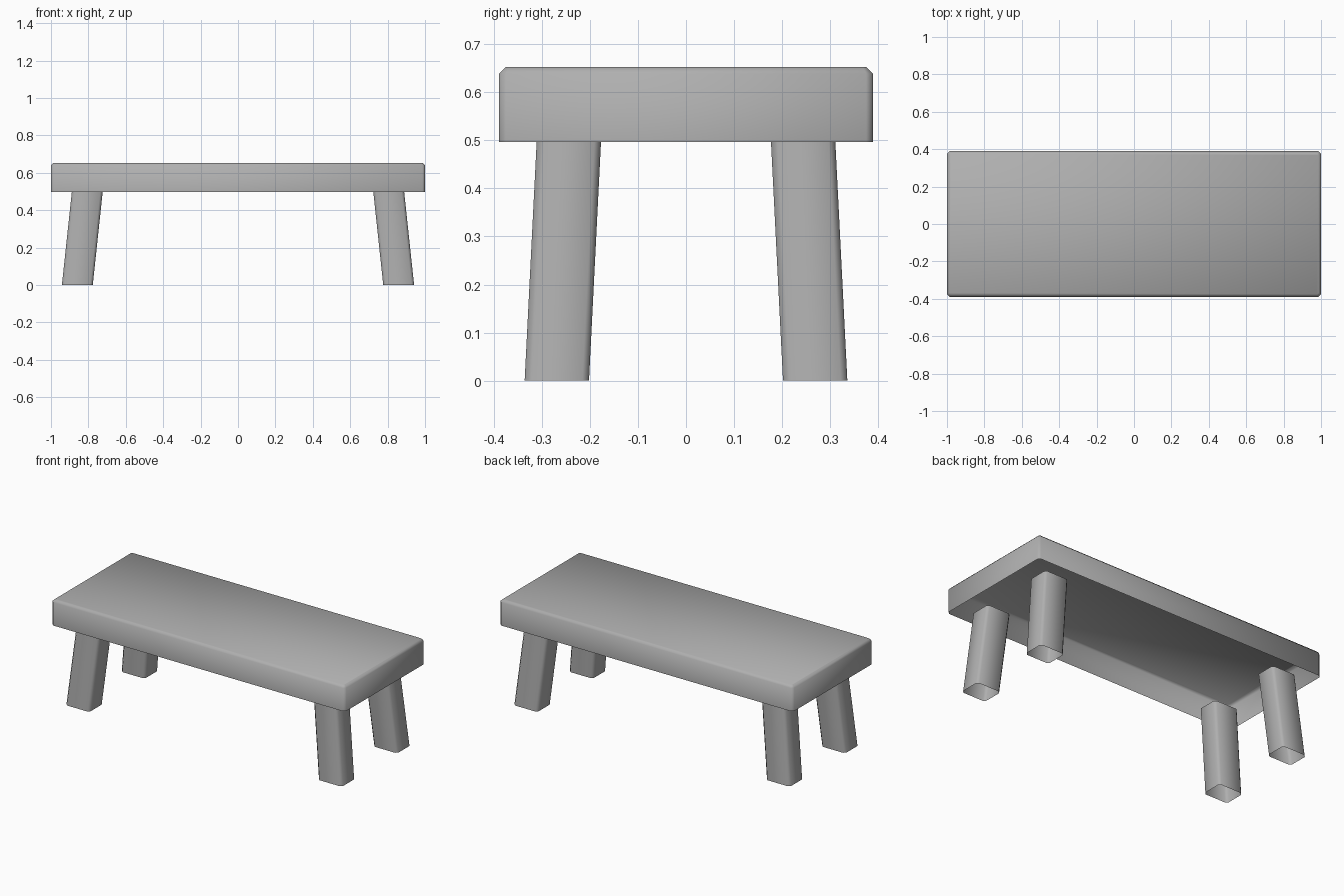
import bpy, bmesh

if "Cube" in bpy.data.objects:
    bpy.data.objects.remove(bpy.data.objects["Cube"])

grey = bpy.data.materials.new("dark_grey")
grey.diffuse_color = (0.43, 0.43, 0.43, 1)
grey.use_nodes = True
grey.node_tree.nodes["Principled BSDF"].inputs["Base Color"].default_value = grey.diffuse_color


def make_object(name, bm):
    bmesh.ops.recalc_face_normals(bm, faces=bm.faces)
    mesh = bpy.data.meshes.new(name)
    bm.to_mesh(mesh)
    bm.free()
    for p in mesh.polygons:
        p.use_smooth = True
    mesh.materials.append(grey)
    obj = bpy.data.objects.new(name, mesh)
    bpy.context.collection.objects.link(obj)
    return obj


def cut_rect(hx, hy, c):
    # rectangle with chamfered corners
    return [(hx, -hy + c), (hx, hy - c), (hx - c, hy), (-hx + c, hy),
            (-hx, hy - c), (-hx, -hy + c), (-hx + c, -hy), (hx - c, -hy)]


def skin(bm, sections):
    # join equal-length sections (centre x, centre y, z, outline) with quads
    rings = [[bm.verts.new((cx + x, cy + y, z)) for x, y in pts]
             for cx, cy, z, pts in sections]
    for a, b in zip(rings, rings[1:]):
        n = len(a)
        for i in range(n):
            j = (i + 1) % n
            bm.faces.new((a[i], a[j], b[j], b[i]))
    return rings


# table top: chamfered upper rim, open underneath
C = 0.014
bm = bmesh.new()
rings = skin(bm, [(0, 0, 0.497, cut_rect(1, 0.389, C)),
                  (0, 0, 0.653 - C, cut_rect(1, 0.389, C)),
                  (0, 0, 0.653, cut_rect(1 - C, 0.389 - C, C * 0.5))])
bm.faces.new(rings[-1])
make_object("table_top", bm)

# four splayed legs: open chamfered tubes
outline = cut_rect(0.0825, 0.067, 0.014)
for sx, xname in ((-1, "left"), (1, "right")):
    for sy, yname in ((-1, "front"), (1, "back")):
        bm = bmesh.new()
        skin(bm, [(sx * 0.859, sy * 0.269, 0, outline),
                  (sx * 0.806, sy * 0.244, 0.497, outline)])
        make_object(f"{yname}_{xname}_leg", bm)
